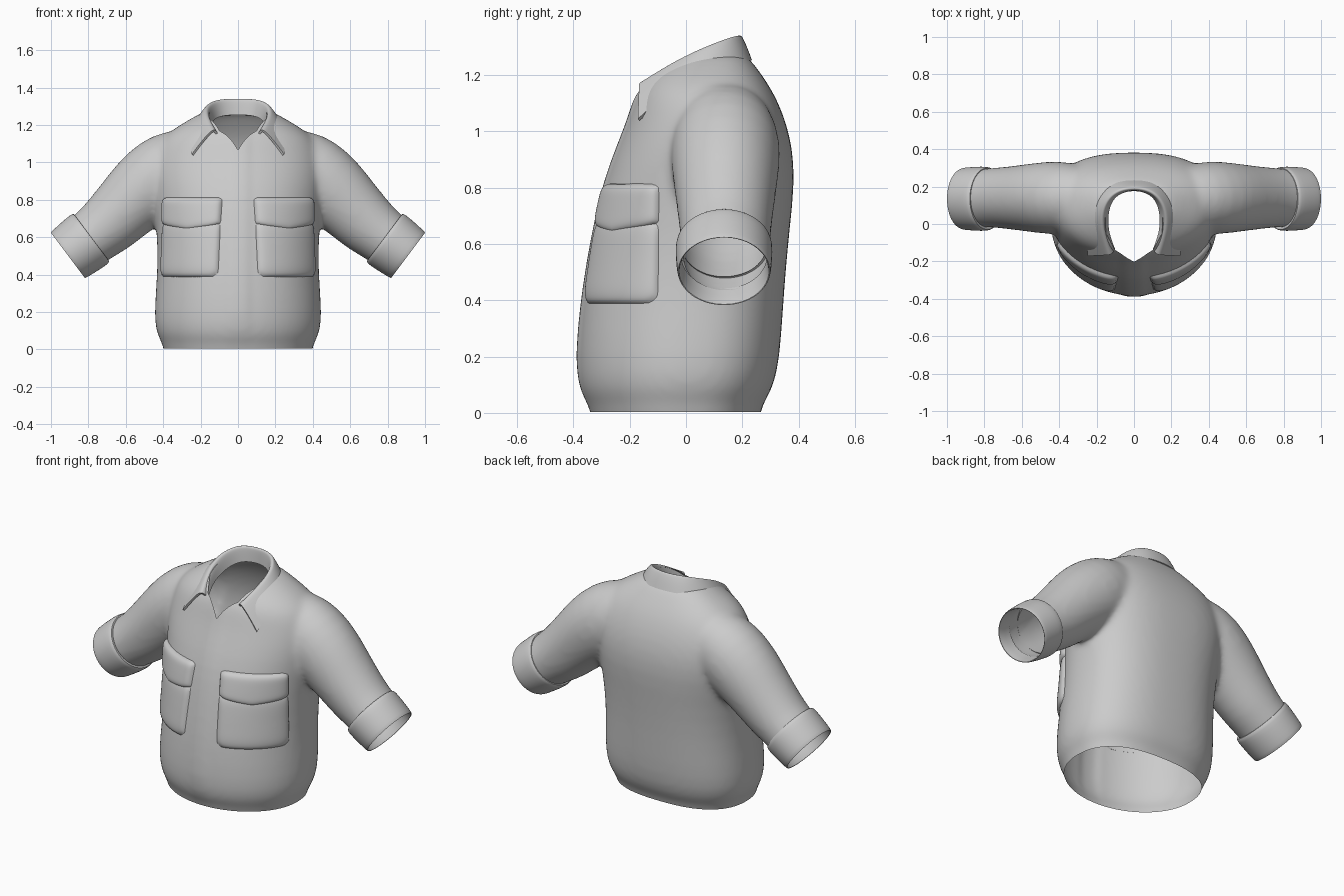
import bpy, bmesh, math
from mathutils import Vector
from mathutils.bvhtree import BVHTree

cube = bpy.data.objects.get("Cube")
if cube:
    bpy.data.objects.remove(cube, do_unlink=True)

cloth = bpy.data.materials.new("light grey cloth")
cloth.use_nodes = True
GREY = (0.6, 0.6, 0.6, 1)
cloth.diffuse_color = GREY
cloth.node_tree.nodes["Principled BSDF"].inputs["Base Color"].default_value = GREY


def make_object(name, bm):
    bmesh.ops.recalc_face_normals(bm, faces=bm.faces)
    mesh = bpy.data.meshes.new(name)
    bm.to_mesh(mesh)
    obj = bpy.data.objects.new(name, mesh)
    bpy.context.collection.objects.link(obj)
    mesh.materials.append(cloth)
    return obj


def finish(obj, angle=50):
    """Apply all modifiers and shade smooth."""
    bpy.ops.object.select_all(action='DESELECT')
    bpy.context.view_layer.objects.active = obj
    obj.select_set(True)
    for m in list(obj.modifiers):
        bpy.ops.object.modifier_apply(modifier=m.name)
    bpy.ops.object.shade_smooth_by_angle(angle=math.radians(angle))


def loft(bm, rings, caps=True):
    loops = [[bm.verts.new(p) for p in ring] for ring in rings]
    n = len(loops[0])
    for a, b in zip(loops, loops[1:]):
        for i in range(n):
            bm.faces.new((a[i], a[(i + 1) % n], b[(i + 1) % n], b[i]))
    if caps:
        bm.faces.new(loops[0][::-1])
        bm.faces.new(loops[-1])


def torso_ring(z, half, front, back, n=40):
    mid = front + (back - front) * 0.54
    ring = []
    for i in range(n):
        a = math.tau * i / n
        c, s = math.cos(a), math.sin(a)
        p = 2 / 2.5 if s > 0 else 1
        depth = back - mid if s > 0 else mid - front
        ring.append((half * math.copysign(abs(c) ** p, c),
                     mid + depth * math.copysign(abs(s) ** p, s), z))
    return ring


def arm_ring(side, x, z, r, ry, yc=0.14, n=32):
    """Ring square to the sleeve axis, which falls outward at 3 in 4."""
    return [(side * (x + 0.6 * r * math.cos(a)), yc + ry * math.sin(a),
             z + 0.8 * r * math.cos(a)) for a in (math.tau * i / n for i in range(n))]


# Torso and sleeves, fused into one smooth shell
TORSO = [(-0.1, 0.40, -0.34, 0.265), (0.03, 0.40, -0.34, 0.265), (0.05, 0.42, -0.365, 0.29),
         (0.13, 0.45, -0.388, 0.325), (0.28, 0.443, -0.382, 0.34), (0.45, 0.43, -0.363, 0.35),
         (0.65, 0.435, -0.328, 0.368), (0.82, 0.46, -0.29, 0.388), (0.95, 0.47, -0.24, 0.378),
         (1.05, 0.45, -0.2, 0.35), (1.13, 0.41, -0.178, 0.315), (1.19, 0.33, -0.142, 0.277),
         (1.24, 0.24, -0.08, 0.24), (1.285, 0.17, -0.02, 0.205)]
SLEEVE = [(0.12, 1.07, 0.14, 0.12), (0.28, 1.02, 0.19, 0.175), (0.4, 0.94, 0.212, 0.2),
          (0.523, 0.841, 0.2, 0.188), (0.612, 0.751, 0.182, 0.175), (0.7, 0.663, 0.168, 0.165),
          (0.78, 0.6, 0.148, 0.157), (0.95, 0.473, 0.143, 0.153)]
bm = bmesh.new()
loft(bm, [torso_ring(*s) for s in TORSO])
for side in (-1, 1):
    loft(bm, [arm_ring(side, *s) for s in SLEEVE])
shirt = make_object("shirt_body", bm)
sub = shirt.modifiers.new("round", 'SUBSURF')
sub.levels = 1
fuse = shirt.modifiers.new("fuse", 'REMESH')
fuse.mode = 'VOXEL'
fuse.voxel_size = 0.015
soft = shirt.modifiers.new("soften", 'SMOOTH')
soft.factor, soft.iterations = 0.5, 16
finish(shirt)

# Open the hem, the sleeve ends and the neck
bm = bmesh.new()
bm.from_mesh(shirt.data)


def cut(point, normal, faces=None, clear=False):
    faces = list(bm.faces) if faces is None else faces
    geom = set(faces) | {e for f in faces for e in f.edges} | {v for f in faces for v in f.verts}
    bmesh.ops.bisect_plane(bm, geom=list(geom), plane_co=point, plane_no=normal, clear_outer=clear)


cut((0, 0, 0.004), (0, 0, -1), clear=True)
for side in (-1, 1):
    cut((side * 0.85, 0, 0.5475), (side * 0.8, 0, -0.6), clear=True)
half = [(0, -0.195), (0.1, -0.14), (0.15, -0.05), (0.155, 0.08), (0.115, 0.16), (0.04, 0.195)]
outline = half + [(-x, y) for x, y in half[:0:-1]]
sides = []
for (x, y), (u, v) in zip(outline, outline[1:] + outline[:1]):
    point, normal = Vector((x, y, 0)), Vector((v - y, x - u, 0))
    sides.append((point, normal))
    cut(point, normal, [f for f in bm.faces if f.calc_center_median().z > 0.98
                        and abs(f.calc_center_median().x) < 0.3])
hole = []
for f in bm.faces:
    c = f.calc_center_median()
    if c.z > 0.98 and all((c - p).dot(n) < 0 for p, n in sides):
        hole.append(f)
bmesh.ops.delete(bm, geom=hole, context='FACES')

# Raised button band down the front, fading out at the hem
for v in bm.verts:
    if v.co.y < -0.1:
        fade = min(1, max(0, v.co.z / 0.2))
        v.co.y -= 0.007 * fade * math.exp(-(v.co.x / 0.065) ** 4)
bm.to_mesh(shirt.data)
surface = BVHTree.FromBMesh(bm)
bm.free()
finish(shirt)


# Puffed pouches and flaps with rounded corners, wrapped over the chest
def chest_patch(name, side, low, high, puff, droop=0.0, n=36):
    bm = bmesh.new()
    grid = []
    for j in range(n + 1):
        row = []
        for i in range(n + 1):
            u, v = i / n, j / n
            a = math.radians(16 + 61 * u)
            point_down = droop * (1 - abs(2 * u - 1)) * (1 - v)
            z = low + (high - low) * v - point_down
            ray = Vector((side * math.sin(a), -math.cos(a), 0))
            hit = surface.ray_cast(Vector((0, 0, z)), ray)[0]
            inside = 1 - abs(2 * u - 1) ** 8 - abs(2 * v - 1) ** 6
            lift = -0.006 if inside <= 0 else puff * inside ** 0.6
            row.append(bm.verts.new(hit + ray * lift))
        grid.append(row)
    for a, b in zip(grid, grid[1:]):
        for i in range(n):
            bm.faces.new((a[i], a[i + 1], b[i + 1], b[i]))
    obj = make_object(name, bm)
    soften = obj.modifiers.new("soften", 'SMOOTH')
    soften.iterations = 3
    finish(obj, 60)


for side, word in ((1, "left"), (-1, "right")):
    chest_patch(word + "_pocket_pouch", side, 0.385, 0.69, 0.022)
    chest_patch(word + "_pocket_flap", side, 0.665, 0.815, 0.028, 0.03)

# Turned-up cuffs with an inner lining
CUFF = [(0.785, 0.142, 0.152), (0.78, 0.16, 0.168), (0.795, 0.166, 0.173), (0.842, 0.163, 0.172),
        (0.9, 0.156, 0.168), (0.912, 0.152, 0.164), (0.908, 0.146, 0.157), (0.84, 0.142, 0.152)]
for side, word in ((1, "left"), (-1, "right")):
    bm = bmesh.new()
    loft(bm, [arm_ring(side, x, 0.51 + (0.9 - x) * 0.75, r, ry, 0.135)
              for x, r, ry in CUFF], caps=False)
    cuff = make_object(word + "_cuff", bm)
    sub = cuff.modifiers.new("round", 'SUBSURF')
    sub.levels = 1
    finish(cuff)

# Folded collar: neck edge, fold line and outer edge from back to front
COLLAR = [((0, 0.19, 1.255), (0, 0.195, 1.34), (0, 0.235, 1.25)),
          ((0.1, 0.165, 1.25), (0.11, 0.17, 1.34), (0.135, 0.215, 1.25)),
          ((0.145, 0.08, 1.22), (0.165, 0.08, 1.305), (0.235, 0.1, 1.22)),
          ((0.145, -0.04, 1.18), (0.165, -0.03, 1.255), (0.255, -0.04, 1.16)),
          ((0.105, -0.137, 1.14), (0.125, -0.162, 1.175), (0.243, -0.168, 1.04))]
bm = bmesh.new()
grid = []
for base, fold, outer in COLLAR:
    base, fold, outer = Vector(base), Vector(fold), Vector(outer)
    up = Vector((0, 0, 0.01))
    points = (base, fold, fold.lerp(outer, 0.2) + up, fold.lerp(outer, 0.6) + up, outer)
    grid.append([bm.verts.new(p) for p in points])
for a, b in zip(grid, grid[1:]):
    for i in range(len(a) - 1):
        bm.faces.new((a[i], a[i + 1], b[i + 1], b[i]))
collar = make_object("collar", bm)
mirror = collar.modifiers.new("mirror", 'MIRROR')
mirror.use_clip = True
sub = collar.modifiers.new("round", 'SUBSURF')
sub.levels = 3
sub.boundary_smooth = 'PRESERVE_CORNERS'
thick = collar.modifiers.new("thickness", 'SOLIDIFY')
thick.thickness = 0.012
thick.offset = 0
finish(collar)
